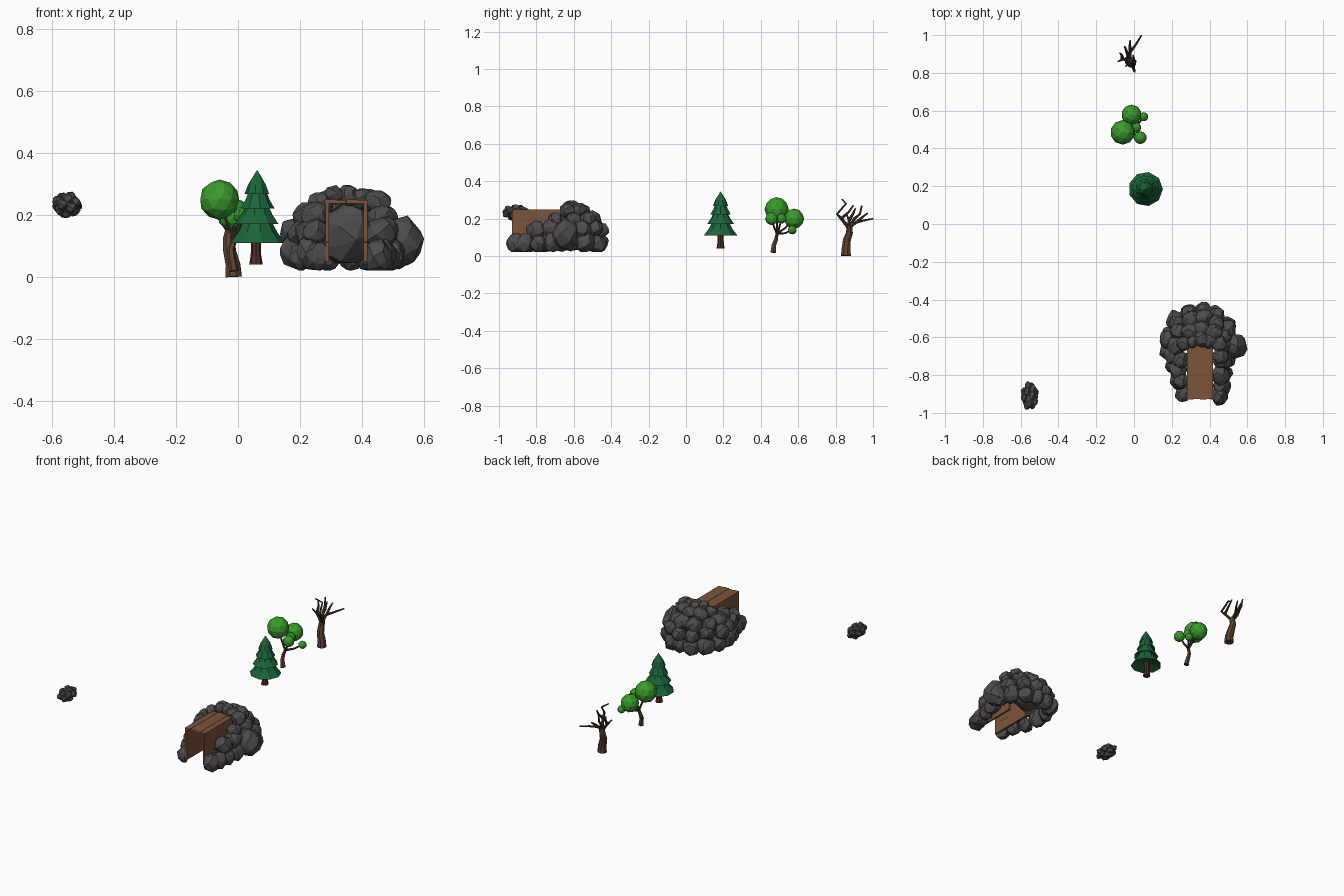
import bpy, bmesh, math, random
from mathutils import Vector

if "Cube" in bpy.data.objects:
    bpy.data.objects.remove(bpy.data.objects["Cube"])
random.seed(7)


def mat(name, r, g, b):
    m = bpy.data.materials.new(name)
    m.diffuse_color = (r, g, b, 1)
    m.use_nodes = True
    m.node_tree.nodes["Principled BSDF"].inputs["Base Color"].default_value = m.diffuse_color
    return m


STONE = mat("stone", .075, .07, .07)
WOOD = mat("wood", .2, .09, .042)
BARK = mat("bark", .11, .055, .03)
TWIG = mat("twig", .06, .036, .022)
PINE_BARK = mat("pine_bark", .07, .028, .024)
LEAF = mat("leaf", .045, .33, .027)
NEEDLE = mat("needle", .012, .13, .04)


def finish(bm, name, m):
    bmesh.ops.recalc_face_normals(bm, faces=bm.faces)
    me = bpy.data.meshes.new(name)
    bm.to_mesh(me)
    bm.free()
    me.materials.append(m)
    ob = bpy.data.objects.new(name, me)
    bpy.context.collection.objects.link(ob)
    return ob


def hull_rock(bm, centre, size, limit=None, n=30):
    """Faceted boulder: convex hull of random points on an ellipsoid."""
    part = bmesh.new()
    for i in range(n):
        z = 1 - 2 * (i + .5) / n
        a = i * 2.4 + random.uniform(-.35, .35)
        r = math.sqrt(1 - z * z)
        d = Vector((r * math.cos(a), r * math.sin(a), z)) * random.uniform(.88, 1.05)
        p = Vector(centre) + Vector([d[k] * size[k] for k in range(3)])
        part.verts.new(limit(p, centre) if limit else p)
    bmesh.ops.remove_doubles(part, verts=part.verts, dist=.0005)
    res = bmesh.ops.convex_hull(part, input=part.verts)
    junk = [g for g in res["geom_interior"] + res["geom_unused"] if isinstance(g, bmesh.types.BMVert)]
    bmesh.ops.delete(part, geom=list(set(junk)), context='VERTS')
    me = bpy.data.meshes.new("tmp")
    part.to_mesh(me)
    part.free()
    bm.from_mesh(me)
    bpy.data.meshes.remove(me)


def clear_tunnel(p, c):
    """Keep boulders out of the timber tunnel."""
    if c[1] < -.645:
        p.x = min(p.x, .283) if c[0] < .35 else max(p.x, .417)
    elif abs(p.x - .35) < .07:
        p.y = max(p.y, -.665)
    p.z = max(p.z, .022)
    return p


# boulder mound: horseshoe rows rising towards the back
ROWS = [
    (.075, [(.26, -.9), (.235, -.83), (.205, -.75), (.185, -.67), (.185, -.59), (.22, -.51), (.29, -.47),
            (.36, -.46), (.43, -.48), (.49, -.54), (.51, -.62), (.49, -.71), (.48, -.79), (.465, -.86), (.45, -.91)],
     (.048, .05, .055)),
    (.145, [(.25, -.83), (.235, -.77), (.205, -.69), (.175, -.61), (.225, -.53), (.29, -.475), (.37, -.46), (.44, -.49),
            (.49, -.56), (.49, -.64), (.47, -.72), (.46, -.8)],
     (.05, .055, .05)),
    (.195, [(.25, -.72), (.225, -.645), (.235, -.57), (.3, -.51), (.37, -.5), (.43, -.53), (.475, -.6), (.46, -.7)],
     (.05, .05, .05)),
    (.245, [(.265, -.635), (.3, -.57), (.36, -.555), (.42, -.575), (.45, -.635)], (.05, .045, .04)),
    (.262, [(.31, -.625), (.355, -.61), (.4, -.62)], (.035, .04, .035)),
]
bm = bmesh.new()
for z, pts, s in ROWS:
    for x, y in pts:
        k = random.uniform(.88, 1.12)
        hull_rock(bm, (x, y, z + random.uniform(-.01, .008)), [v * k for v in s], clear_tunnel)
# large side boulders, and the core closing the tunnel's far end
hull_rock(bm, (.53, -.645, .115), (.07, .075, .085))
hull_rock(bm, (.35, -.57, .14), (.11, .09, .11), clear_tunnel, 40)
finish(bm, "boulder_mound", STONE)

# lone rock: a core with lumps around it
bm = bmesh.new()
hull_rock(bm, (-.552, -.91, .232), (.042, .066, .038))
for i in range(16):
    a, h = i * 2.4, 1 - 2 * (i + .5) / 16
    r = math.sqrt(1 - h * h)
    hull_rock(bm, (-.552 + .032 * r * math.cos(a), -.91 + .055 * r * math.sin(a), .233 + .027 * h),
              (.02, .026, .02), None, 18)
finish(bm, "lone_rock", STONE)


# timber tunnel: planked roof and side walls
def box(bm, lo, hi):
    vs = bmesh.ops.create_cube(bm, size=1)["verts"]
    for v in vs:
        v.co = Vector([lo[k] + (v.co[k] + .5) * (hi[k] - lo[k]) for k in range(3)])


bm = bmesh.new()
for i in range(4):
    x = .28 + i * .035
    box(bm, (x, -.93 + .003 * (i % 2), .238), (x + .0345, -.65 + .008 * (i % 2), .25 - .001 * (i % 2)))
finish(bm, "tunnel_roof", WOOD)
bm = bmesh.new()
for x in (.282, .406):
    for i in range(3):
        z = .05 + i * .0627
        box(bm, (x, -.93, z), (x + .012, -.65, z + .0625))
finish(bm, "tunnel_walls", WOOD)


# pine tree: trunk and stacked skirts
def lathe(name, profile, x, y, m, sides=8, turn=0):
    bm = bmesh.new()
    rings = [[bm.verts.new((x + r * math.cos(turn + j * math.tau / sides),
                            y + r * math.sin(turn + j * math.tau / sides), z)) for j in range(sides)]
             for r, z in profile]
    for a, b in zip(rings, rings[1:]):
        for j in range(sides):
            k = (j + 1) % sides
            bm.faces.new((a[j], a[k], b[k], b[j]))
    bm.faces.new(rings[0])
    bm.faces.new(rings[-1])
    return finish(bm, name, m)


lathe("pine_trunk", [(.022, .04), (.017, .07), (.015, .15)], .058, .185, PINE_BARK)
TIERS = [(.11, .091, .195), (.172, .073, .245), (.222, .056, .29), (.268, .041, .345)]
for i, (z, r, top) in enumerate(TIERS):
    tip = .001 if i == 3 else r * .42
    lathe("pine_tier", [(r * .3, z + .022), (r, z), (r * .72, z + (top - z) * .4), (tip, top)],
          .062, .185, NEEDLE, 9, i * .35)


# trunks and branches: tapering faceted tubes
def limb(name, pts, r0, r1, m, res=1):
    cu = bpy.data.curves.new(name, 'CURVE')
    cu.dimensions = '3D'
    cu.bevel_depth = 1
    cu.bevel_resolution = res
    cu.use_fill_caps = True
    sp = cu.splines.new('POLY')
    sp.points.add(len(pts) - 1)
    for i, p in enumerate(pts):
        sp.points[i].co = (*p, 1)
        sp.points[i].radius = r0 + (r1 - r0) * i / (len(pts) - 1)
    sp.use_smooth = False
    ob = bpy.data.objects.new(name, cu)
    bpy.context.collection.objects.link(ob)
    cu.materials.append(m)
    bpy.ops.object.select_all(action='DESELECT')
    ob.select_set(True)
    bpy.context.view_layer.objects.active = ob
    bpy.ops.object.convert(target='MESH')


# leafy tree
FORK = (-.012, .487, .12)
limb("leafy_trunk", [(-.012, .466, .02), (-.02, .47, .06), (-.022, .482, .09), FORK], .016, .009, BARK)
CROWNS = [(-.06, .485, .25, .065), (-.013, .578, .2, .054), (.033, .457, .2, .034),
          (.012, .51, .2, .027), (.052, .568, .14, .024)]
for x, y, z, r in CROWNS:
    mid = Vector(FORK).lerp(Vector((x, y, z)), .5) + Vector((0, 0, -.008))
    limb("leafy_branch", [FORK, mid, (x, y, z)], .007, .004, TWIG)
    bpy.ops.mesh.primitive_ico_sphere_add(subdivisions=2, radius=r, location=(x, y, z))
    ob = bpy.context.object
    ob.name = "leaf_ball"
    ob.data.materials.append(LEAF)

# bare tree
limb("bare_trunk", [(-.014, .855, .001), (-.016, .856, .04), (-.027, .86, .085), (-.03, .874, .125),
                    (-.022, .874, .165)], .028, .016, BARK, 2)
BRANCHES = [
    [(-.022, .87, .15), (-.006, .835, .195), (.003, .808, .225), (-.01, .855, .28), (-.045, .835, .303)],
    [(-.004, .83, .2), (.0, .87, .235), (-.005, .895, .272)],
    [(-.022, .875, .155), (-.02, .91, .18), (.01, .95, .19), (.04, 1.0, .2)],
    [(-.02, .91, .18), (-.022, .945, .21), (-.02, .972, .23)],
    [(-.025, .875, .155), (-.035, .9, .2), (-.045, .93, .225), (-.05, .94, .27)],
    [(-.03, .87, .15), (-.06, .872, .19), (-.085, .86, .22)],
    [(-.06, .872, .19), (-.065, .895, .23), (-.075, .905, .255)],
]
for b in BRANCHES:
    limb("bare_branch", b, .01, .004, TWIG)
